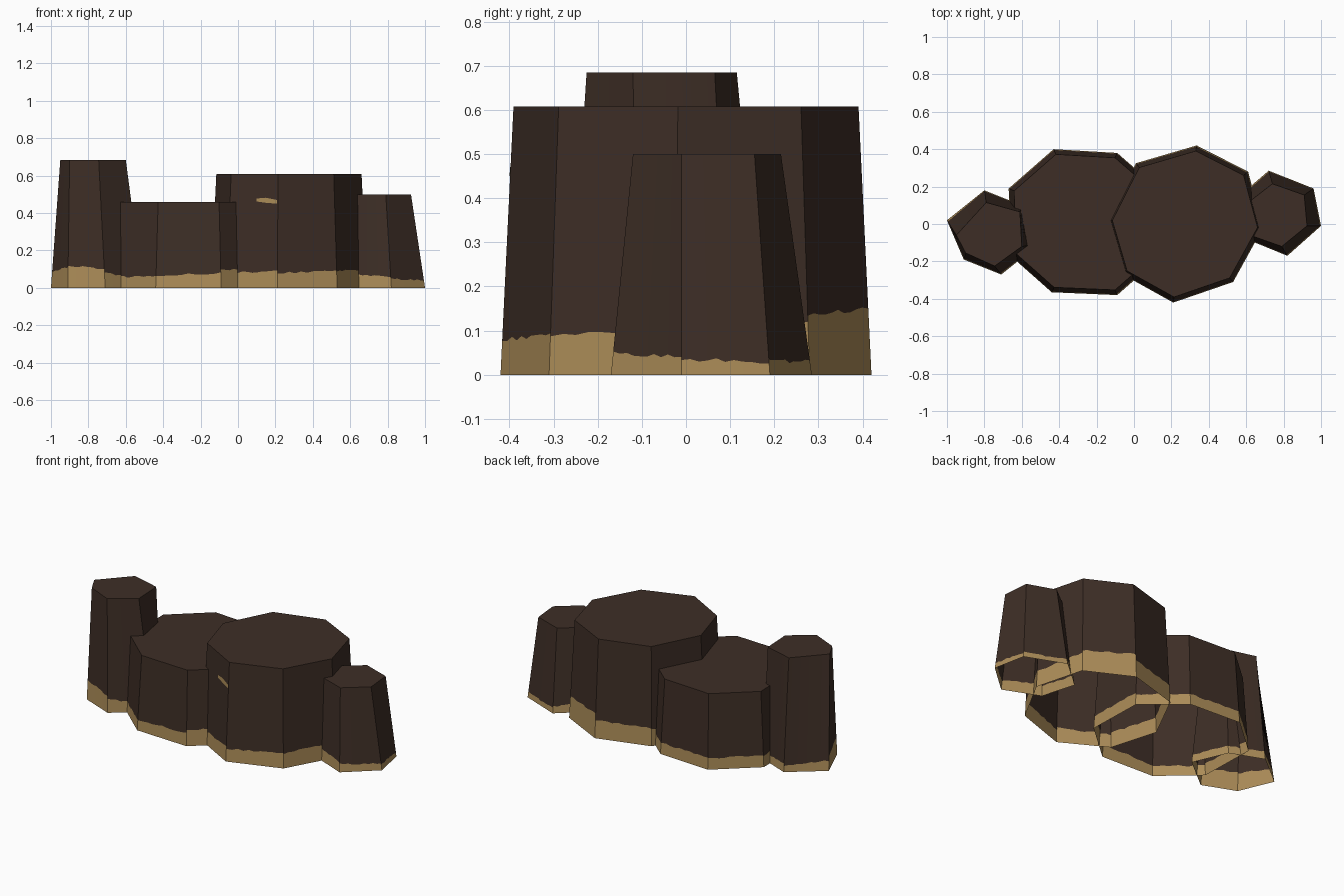
import bpy, random
from mathutils import Vector

if "Cube" in bpy.data.objects:
    bpy.data.objects.remove(bpy.data.objects["Cube"])

random.seed(4)


def material(name, rgb):
    m = bpy.data.materials.new(name)
    m.diffuse_color = (*rgb, 1)
    m.use_nodes = True
    m.node_tree.nodes["Principled BSDF"].inputs["Base Color"].default_value = m.diffuse_color
    return m


BROWN = material("dark brown rock", (0.047, 0.027, 0.019))
TAN = material("tan sand", (0.413, 0.264, 0.098))


def add_object(name, verts, faces, indices):
    mesh = bpy.data.meshes.new(name)
    mesh.from_pydata(verts, [], faces)
    for m in (BROWN, TAN):
        mesh.materials.append(m)
    for poly, idx in zip(mesh.polygons, indices):
        poly.material_index = idx
    ob = bpy.data.objects.new(name, mesh)
    bpy.context.collection.objects.link(ob)
    return ob


def shrink(points, centre, s):
    return [(centre[0] + (x - centre[0]) * s, centre[1] + (y - centre[1]) * s)
            for x, y in points]


def column(name, base, top, height, bands, steps=10):
    """Open-bottomed tapered column; each side has a ragged tan strip at its foot.
    Points run counter-clockwise; bands gives the (start, end) strip height per side."""
    verts, faces, indices = [], [], []
    n = len(base)
    for i in range(n):
        j = (i + 1) % n
        b0, b1 = Vector((*base[i], 0)), Vector((*base[j], 0))
        t0, t1 = Vector((*top[i], height)), Vector((*top[j], height))
        start = len(verts)
        for k in range(steps + 1):
            f = k / steps
            low, high = b0.lerp(b1, f), t0.lerp(t1, f)
            h = bands[i][0] * (1 - f) + bands[i][1] * f + random.uniform(-0.005, 0.005)
            verts += [low, low.lerp(high, h / height), high]
        for k in range(steps):
            a, b = start + 3 * k, start + 3 * k + 3
            faces += [(a, b, b + 1, a + 1), (a + 1, b + 1, b + 2, a + 2)]
            indices += [1, 0]
    # flat cap
    start = len(verts)
    verts += [Vector((*p, height)) for p in top]
    faces.append(tuple(range(start, start + n)))
    indices.append(0)
    return add_object(name, verts, faces, indices)


# tall thin column on the left
column("left_column",
       [(-1, .02), (-.91, -.19), (-.71, -.27), (-.51, -.11), (-.60, .10), (-.80, .18)],
       [(-.95, -.06), (-.90, -.155), (-.745, -.225), (-.60, -.12), (-.61, .065), (-.79, .115)],
       0.685,
       [(.09, .11), (.12, .10), (.08, .05), (.05, .05), (.05, .05), (.04, .06)])

# low wide column
low_base = [(-.67, .19), (-.66, -.17), (-.44, -.365), (-.09, -.38),
            (.15, -.17), (.14, .18), (-.09, .38), (-.43, .40)]
column("low_wide_column", low_base, shrink(low_base, (-.255, .01), .93), 0.46,
       [(.07, .07), (.06, .06), (.065, .08), (.10, .09),
        (.08, .08), (.07, .07), (.07, .07), (.07, .07)])

# main wide column
main_base = [(-.145, .02), (-.06, -.27), (.21, -.42), (.53, -.31),
             (.69, -.02), (.61, .28), (.335, .42), (.01, .325)]
main_top = shrink(main_base, (.27, 0), .93)
column("main_wide_column", main_base, main_top, 0.608,
       [(.09, .09), (.08, .09), (.08, .09), (.09, .10),
        (.10, .12), (.135, .15), (.11, .11), (.10, .10)])

# small column on the right
column("right_column",
       [(.54, .13), (.60, -.08), (.82, -.17), (1, -.01), (.96, .19), (.72, .285)],
       [(.605, .11), (.62, -.06), (.79, -.12), (.925, -.01), (.91, .155), (.74, .215)],
       0.50,
       [(.06, .06), (.07, .06), (.05, .04), (.035, .03), (.03, .03), (.04, .06)])

# small sandy streak on the front of the main column
b0, b1 = (Vector((*main_base[i], 0)) for i in (1, 2))
t0, t1 = (Vector((*main_top[i], 0.608)) for i in (1, 2))
out = Vector((b1.y - b0.y, b0.x - b1.x, 0)).normalized() * 0.003
streak = [(.56, .462), (.75, .455), (.99, .45), (.99, .47), (.75, .482), (.56, .478)]
add_object("sand_streak",
           [b0.lerp(b1, u).lerp(t0.lerp(t1, u), z / 0.608) + out for u, z in streak],
           [(0, 1, 4, 5), (1, 2, 3, 4)], [1, 1])
